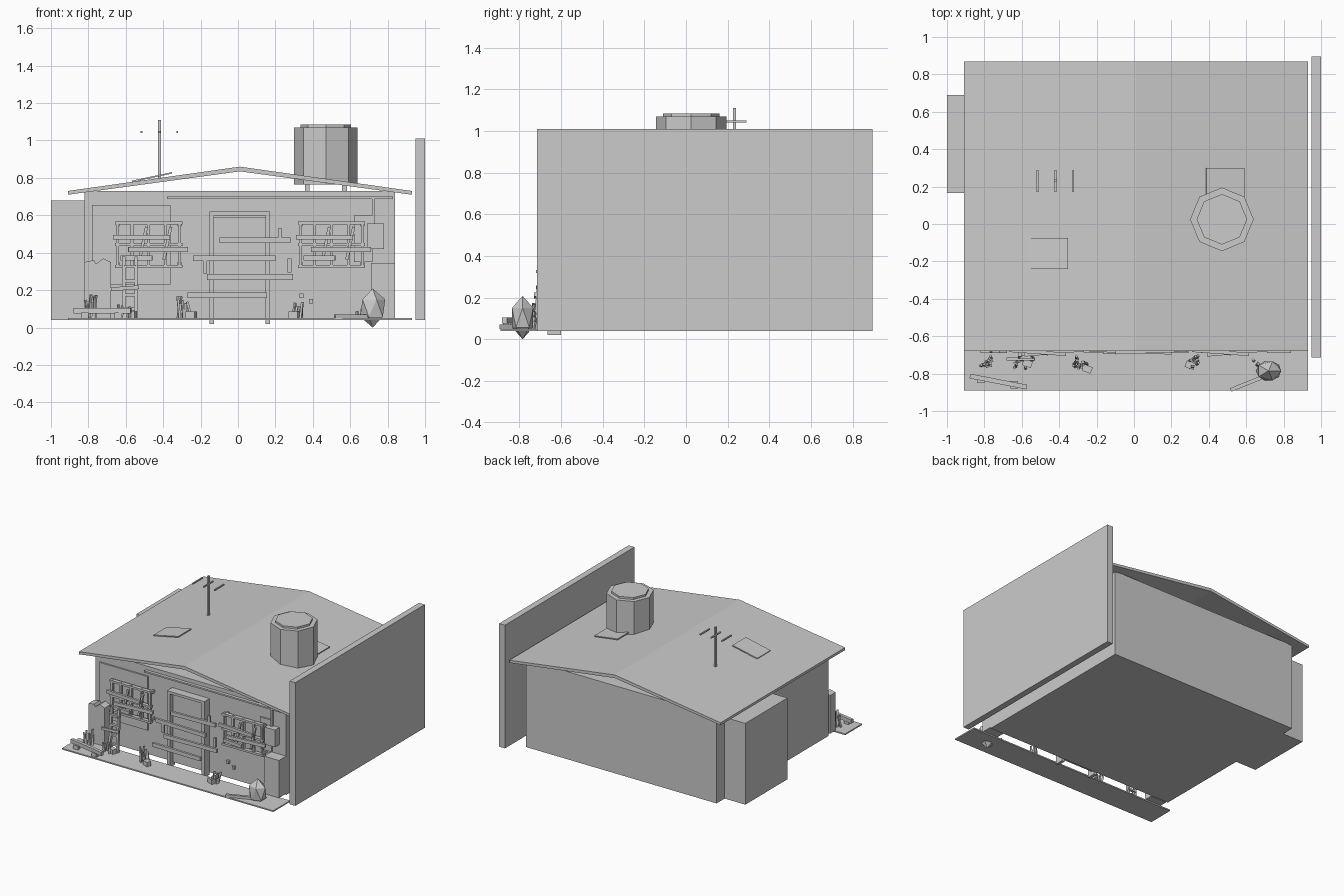
import bpy, bmesh, math, random
from mathutils import Vector

if "Cube" in bpy.data.objects:
    bpy.data.objects.remove(bpy.data.objects["Cube"], do_unlink=True)
random.seed(4)

grey = bpy.data.materials.new("plain grey")
grey.use_nodes = True
grey.diffuse_color = (0.6, 0.6, 0.6, 1)
grey.node_tree.nodes["Principled BSDF"].inputs["Base Color"].default_value = grey.diffuse_color


def finish(name, bm):
    mesh = bpy.data.meshes.new(name)
    bmesh.ops.recalc_face_normals(bm, faces=bm.faces)
    bm.to_mesh(mesh)
    bm.free()
    mesh.materials.append(grey)
    ob = bpy.data.objects.new(name, mesh)
    bpy.context.collection.objects.link(ob)
    return ob


def box(name, x, y, z, rot=(0, 0, 0)):
    """Box from its (min, max) ranges, turned about its own centre."""
    bm = bmesh.new()
    bmesh.ops.create_cube(bm, size=1)
    for v in bm.verts:
        v.co = Vector([v.co[i] * (r[1] - r[0]) for i, r in enumerate((x, y, z))])
    ob = finish(name, bm)
    ob.location = [sum(r) / 2 for r in (x, y, z)]
    ob.rotation_euler = [math.radians(a) for a in rot]
    return ob


def extrude_y(name, points, y0, y1):
    """Solid from an x, z outline pushed along y."""
    bm = bmesh.new()
    face = bm.faces.new([bm.verts.new((px, y0, pz)) for px, pz in points])
    new = bmesh.ops.extrude_face_region(bm, geom=[face])["geom"]
    moved = [g for g in new if isinstance(g, bmesh.types.BMVert)]
    bmesh.ops.translate(bm, verts=moved, vec=(0, y1 - y0, 0))
    return finish(name, bm)


def prism(name, sides, radius, x, y, z0, z1):
    bm = bmesh.new()
    bmesh.ops.create_cone(bm, cap_ends=True, segments=sides, radius1=radius,
                          radius2=radius, depth=z1 - z0)
    ob = finish(name, bm)
    ob.location = (x, y, (z0 + z1) / 2)
    return ob


# House body, roof, boundary wall, side store and porch slab
box("house_body", (-.82, .84), (-.60, .79), (.04, .73))
extrude_y("gable_roof", [(-.91, .71), (.01, .835), (.93, .71),
                         (.93, .73), (.01, .86), (-.91, .73)], -.68, .87)
box("boundary_wall", (.95, 1), (-.715, .895), (.04, 1.01))
box("side_store", (-.98, -.815), (.165, .69), (.04, .68))
box("side_store_shutter", (-1, -.98), (.165, .69), (.04, .68))
box("porch_slab", (-.91, .93), (-.89, -.68), (.04, .05))

# Water tank and its legs
tank_x, tank_y = .47, .025
prism("water_tank", 8, .17, tank_x, tank_y, .765, 1.07)
prism("tank_lid", 8, .135, tank_x, tank_y, 1.07, 1.085)
for lx in (-.1, .1):
    for ly in (-.09, .09):
        box("tank_leg", (tank_x + lx - .013, tank_x + lx + .013),
            (tank_y + ly - .013, tank_y + ly + .013), (.73, .77))

# Loose sheets on the roof
box("left_roof_sheet", (-.57, -.35), (-.24, -.075), (.80, .808), (0, -12, 0))
box("right_roof_sheet", (.385, .59), (.10, .30), (.803, .811), (0, 8, 0))

# Aerial
box("aerial_pole", (-.427, -.413), (.225, .24), (.79, 1.11))
for ax in (-.515, -.42, -.325):
    box("aerial_rod", (ax - .005, ax + .005), (.17, .29), (1.04, 1.05))

# Wall patches and fittings
box("left_wall_patch", (-.78, -.36), (-.612, -.595), (.23, .655))
box("right_wall_patch", (.62, .72), (-.612, -.595), (.35, .60))
box("eaves_pipe", (-.38, .83), (-.625, -.60), (.688, .70))
box("meter_pipe", (.717, .729), (-.62, -.60), (.55, .69))
box("meter_box", (.69, .78), (-.655, -.60), (.42, .555))
box("right_low_panel", (.71, .84), (-.69, -.60), (.05, .345))
extrude_y("left_low_panel", [(-.82, .05), (-.82, .35), (-.77, .36), (-.76, .34),
                             (-.72, .37), (-.68, .35), (-.68, .05)], -.69, -.62)

# Door and its frame
box("door", (-.13, .15), (-.625, -.595), (.05, .59))
for px in (-.14, .16):
    box("door_post", (px - .012, px + .012), (-.665, -.60), (.02, .62))
box("door_head", (-.15, .17), (-.665, -.60), (.60, .62))
for x0, x1, z, turn in ((-.1, .28, .467, 2), (-.24, .2, .37, -2),
                        (-.165, .295, .27, 1), (-.27, .155, .172, -1)):
    box("door_plank", (x0, x1), (-.69, -.672), (z - .015, z + .015), (0, 0, turn))
for x, z0, z1 in ((.225, .46, .53), (-.175, .29, .38), (.275, .295, .37)):
    box("door_splinter", (x - .01, x + .01), (-.685, -.67), (z0, z1))

# Barred windows with nailed planks
for side, cx in (("left", -.478), ("right", .50)):
    for bx in (-.165, -.09, 0, .09, .165):
        box(side + "_window_bar", (cx + bx - .008, cx + bx + .008), (-.655, -.635), (.32, .57))
    for z in (.325, .445, .56):
        box(side + "_window_rail", (cx - .18, cx + .18), (-.66, -.63), (z - .008, z + .008))
    for bx in (-.165, .165):
        for z in (.34, .55):
            box(side + "_window_bracket", (cx + bx - .01, cx + bx + .01),
                (-.64, -.60), (z - .01, z + .01))
    for x0, x1, z, turn in ((-.19, .115, .483, -4), (-.11, .21, .418, 5), (-.15, .02, .372, -5)):
        box(side + "_window_plank", (cx + x0, cx + x1), (-.695, -.677),
            (z - .013, z + .013), (0, 0, turn))
    for bx in (-.03, .1):
        box(side + "_window_slat", (cx + bx - .008, cx + bx + .008), (-.675, -.66),
            (.36, .54), (0, 12, 0))

# Ladder against the left window
for x in (-.61, -.545):
    box("ladder_rail", (x - .009, x + .009), (-.72, -.70), (.05, .38), (-4, 0, 0))
for i in range(4):
    z = .10 + i * .075
    box("ladder_rung", (-.61, -.545), (-.72, -.70), (z - .008, z + .008))
box("ladder_plank", (-.68, -.53), (-.73, -.715), (.20, .22), (0, -4, 0))

# Planks lying on the porch
box("left_porch_plank", (-.88, -.57), (-.855, -.83), (.075, .105), (0, 0, -11))
box("left_plank_block", (-.84, -.80), (-.85, -.82), (.05, .08))
box("left_plank_block", (-.66, -.62), (-.88, -.84), (.05, .08))
box("right_porch_plank", (.51, .71), (-.86, -.84), (.05, .07), (0, 0, 22))

# Piles of broken sticks
for cx, cy, count, tall in ((-.79, -.73, 8, .13), (-.61, -.75, 7, .08),
                            (-.29, -.74, 8, .13), (.31, -.74, 7, .09), (.64, -.73, 3, .06)):
    for i in range(count):
        x, y = cx + random.uniform(-.03, .03), cy + random.uniform(-.03, .03)
        h = tall * random.uniform(.6, 1)
        box("broken_stick", (x - .006, x + .006), (y - .006, y + .006), (.048, .05 + h),
            (random.uniform(-12, 12), random.uniform(-12, 12), random.uniform(0, 90)))
for x, y in ((-.57, -.745), (-.25, -.775), (.30, -.755)):
    box("rubble_block", (x - .025, x + .025), (y - .018, y + .018), (.05, .085), (0, 0, -20))
for x, z in ((.34, .17), (.39, .14)):
    box("wall_socket", (x - .01, x + .01), (-.62, -.60), (z - .012, z + .012))

# Faceted boulder
bm = bmesh.new()
bmesh.ops.create_icosphere(bm, subdivisions=1, radius=1)
boulder = finish("boulder", bm)
boulder.scale = (.075, .06, .104)
boulder.location = (.72, -.785, .104)
